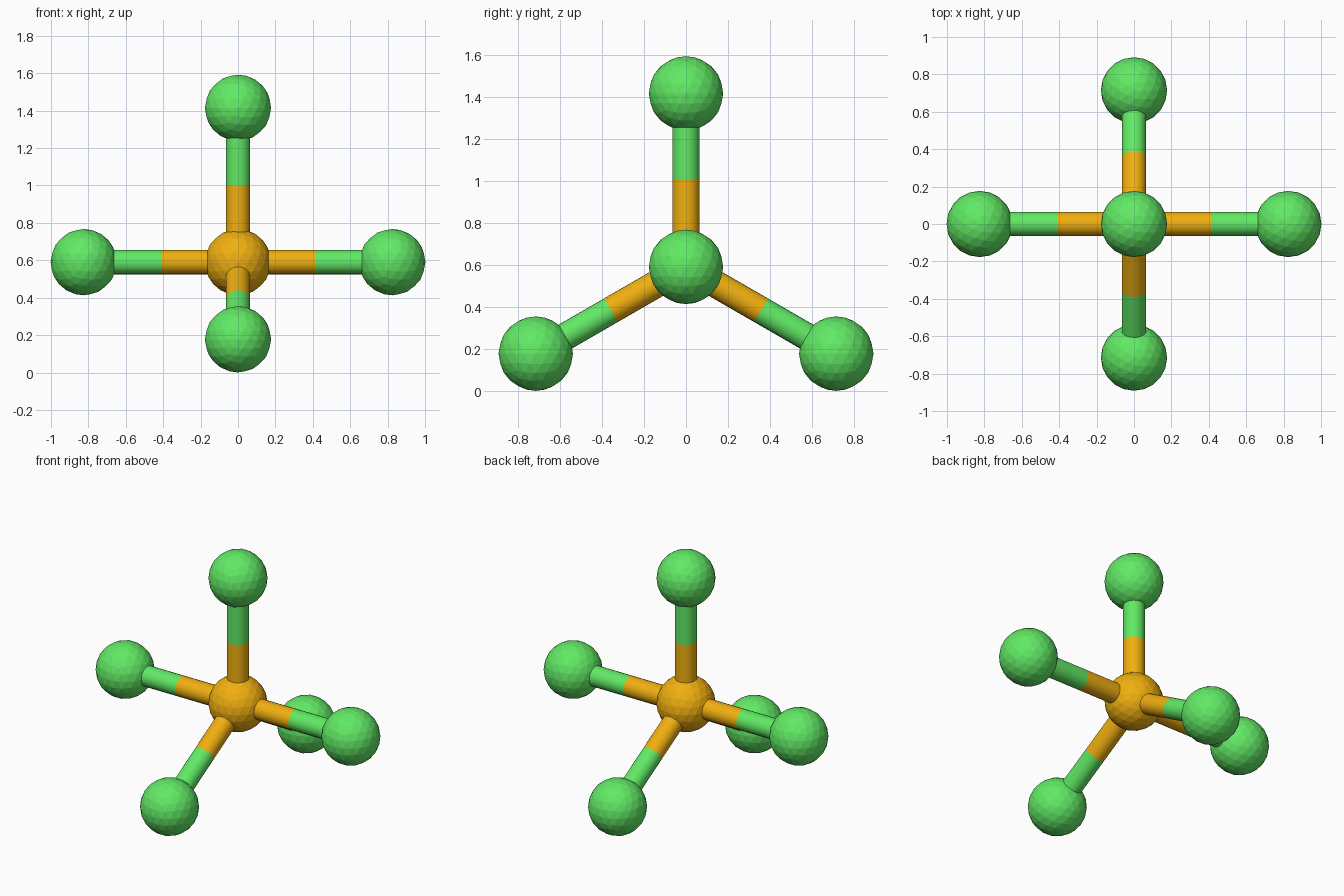
import bpy
from math import sin, cos, radians
from mathutils import Vector

if "Cube" in bpy.data.objects:
    bpy.data.objects.remove(bpy.data.objects["Cube"])

ATOM_R, BOND_R, LENGTH = 0.177, 0.065, 0.825
CENTRE = Vector((0, 0, 0.59))


def material(name, rgb):
    m = bpy.data.materials.new(name)
    m.diffuse_color = (*rgb, 1)
    m.use_nodes = True
    m.node_tree.nodes["Principled BSDF"].inputs["Base Color"].default_value = m.diffuse_color
    return m


ORANGE = material("orange", (0.87, 0.43, 0.005))
GREEN = material("green", (0.12, 0.82, 0.13))


def atom(name, pos, mat):
    bpy.ops.mesh.primitive_ico_sphere_add(subdivisions=3, radius=ATOM_R, location=pos)
    ob = bpy.context.object
    ob.name = name
    ob.data.materials.append(mat)


def half_bond(name, a, b, mat):
    d = b - a
    bpy.ops.mesh.primitive_cylinder_add(
        vertices=24, radius=BOND_R, depth=d.length, end_fill_type='NOTHING',
        location=(a + b) / 2, rotation=d.to_track_quat('Z', 'Y').to_euler())
    ob = bpy.context.object
    ob.name = name
    ob.data.materials.append(mat)
    bpy.ops.object.shade_smooth_by_angle()


# two axial directions along x, three equatorial ones in the yz plane
directions = {"axial_left": Vector((-1, 0, 0)), "axial_right": Vector((1, 0, 0))}
for i, name in enumerate(("top", "lower_back", "lower_front")):
    a = radians(120 * i)
    directions[name] = Vector((0, sin(a), cos(a)))

# central atom
atom("central_atom", CENTRE, ORANGE)

# outer atoms with two-coloured bonds
for name, d in directions.items():
    end = CENTRE + d * LENGTH
    mid = CENTRE + d * LENGTH / 2
    atom(name + "_atom", end, GREEN)
    half_bond(name + "_inner_bond", CENTRE, mid, ORANGE)
    half_bond(name + "_outer_bond", mid, end, GREEN)
